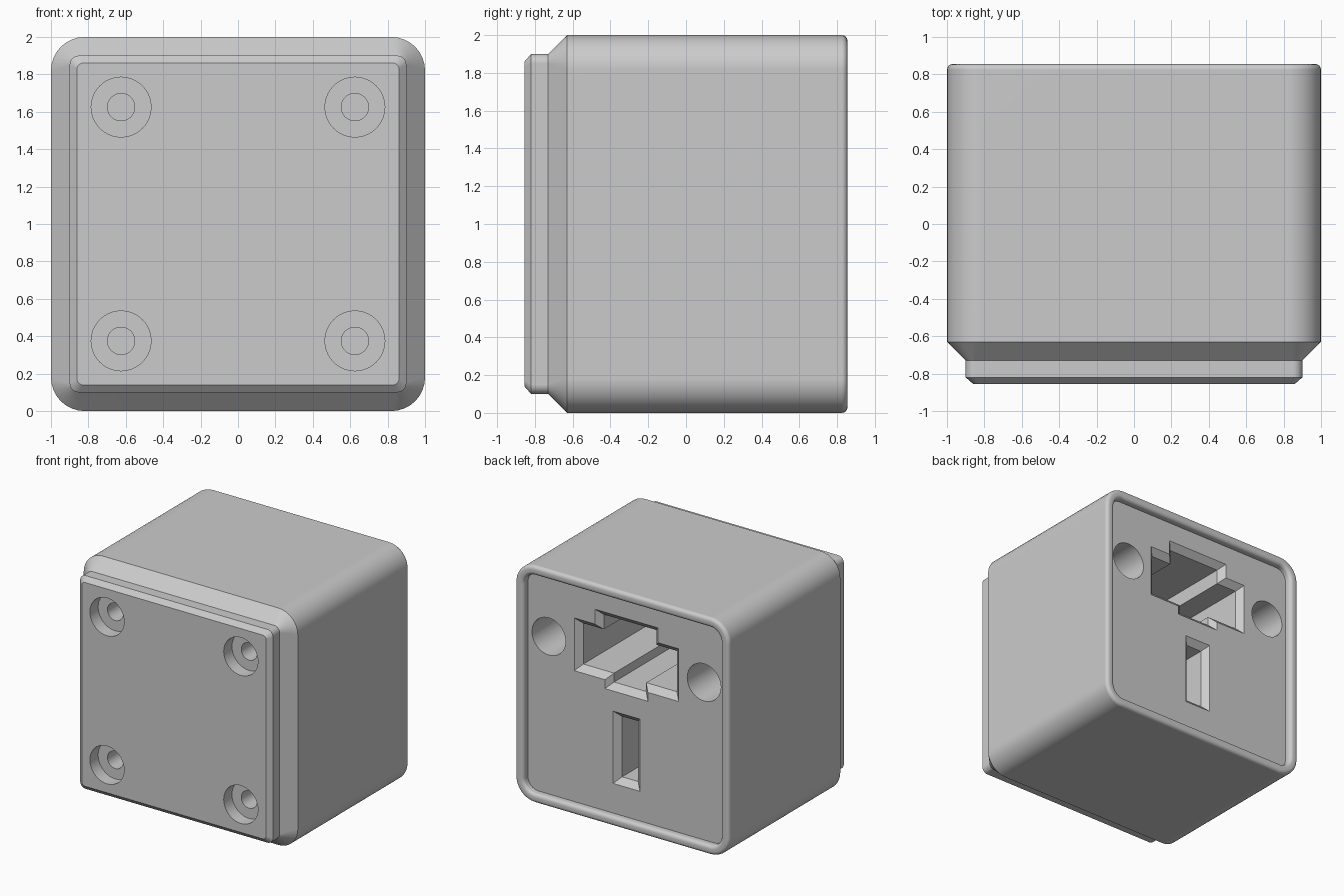
import bpy
import bmesh
from math import sin, cos, pi

cube = bpy.data.objects.get("Cube")
if cube:
    bpy.data.objects.remove(cube, do_unlink=True)

grey = bpy.data.materials.new("light grey")
grey.use_nodes = True
grey.diffuse_color = (0.6, 0.6, 0.6, 1)
grey.node_tree.nodes["Principled BSDF"].inputs["Base Color"].default_value = (0.6, 0.6, 0.6, 1)

PANEL_Y = 0.795   # recessed back panel
BACK_Y = 0.855    # back rim


def loft(name, rings):
    """Closed solid skinned through matching rings of points."""
    bm = bmesh.new()
    loops = [[bm.verts.new(p) for p in ring] for ring in rings]
    n = len(loops[0])
    for a, b in zip(loops, loops[1:]):
        for i in range(n):
            j = (i + 1) % n
            bm.faces.new((a[i], a[j], b[j], b[i]))
    bm.faces.new(loops[0])
    bm.faces.new(loops[-1])
    bmesh.ops.recalc_face_normals(bm, faces=bm.faces)
    mesh = bpy.data.meshes.new(name)
    bm.to_mesh(mesh)
    bm.free()
    mesh.materials.append(grey)
    obj = bpy.data.objects.new(name, mesh)
    bpy.context.collection.objects.link(obj)
    return obj


def rounded_square(half, radius, y, steps=8):
    ring = []
    for k, (sx, sz) in enumerate(((1, 1), (-1, 1), (-1, -1), (1, -1))):
        for i in range(steps + 1):
            a = pi / 2 * (k + i / steps)
            c = half - radius
            ring.append((sx * c + radius * cos(a), y, 1 + sz * c + radius * sin(a)))
    return ring


def circle(x, z, radius, y, sides=40):
    return [(x + radius * cos(2 * pi * i / sides), y, z + radius * sin(2 * pi * i / sides))
            for i in range(sides)]


def inset(profile, d, y):
    """Inset a counter-clockwise right-angled outline by d at depth y."""
    ring = []
    for i, (x, z) in enumerate(profile):
        px, pz = profile[i - 1]
        nx, nz = profile[(i + 1) % len(profile)]
        ox = oz = 0
        for dx, dz in ((x - px, z - pz), (nx - x, nz - z)):
            length = abs(dx) + abs(dz)
            ox -= dz / length
            oz += dx / length
        ring.append((x + d * ox, y, z + d * oz))
    return ring


def flared_cutter(name, profile, depth, flare=0.05):
    """Straight pocket with a chamfered mouth at the back panel."""
    return loft(name, [inset(profile, -0.03, PANEL_Y + 0.03),
                       inset(profile, flare, PANEL_Y - flare),
                       inset(profile, flare, PANEL_Y - depth)])


# Housing: stepped front plate, chamfer, body, rounded rim and recessed panel
rings = [rounded_square(0.86, 0.03, -0.855), rounded_square(0.9, 0.05, -0.82),
         rounded_square(0.9, 0.05, -0.73), rounded_square(1, 0.18, -0.63)]
fillet, arc = 0.03, [pi / 8 * i for i in range(5)]
rim = [(1 - fillet * (1 - cos(a)), BACK_Y - fillet * (1 - sin(a))) for a in arc]
rim += [(0.92 + fillet * (1 - cos(a)), BACK_Y - fillet * (1 - sin(a))) for a in reversed(arc)]
rim.append((0.92, PANEL_Y))
rings += [rounded_square(half, half - 0.82, y) for half, y in rim]
housing = loft("housing", rings)

cutters = []

# Counterbored screw holes in the front corners
for x in (-0.625, 0.625):
    for z in (0.375, 1.625):
        cutters.append(loft("screw_hole_cutter", [
            circle(x, z, 0.16, -0.9), circle(x, z, 0.16, -0.745),
            circle(x, z, 0.073, -0.745), circle(x, z, 0.073, -0.35)]))

# Round holes either side of the socket
for x in (-0.725, 0.725):
    cutters.append(loft("round_hole_cutter", [
        circle(x, 1.41, 0.157, 0.83), circle(x, 1.41, 0.157, PANEL_Y - 0.5)]))

# Cable socket with a tab above and below
half_outline = [(0.2, 1.11), (0.2, 1.185), (0.487, 1.185),
                (0.487, 1.63), (0.295, 1.63), (0.295, 1.755)]
socket = half_outline + [(-x, z) for x, z in reversed(half_outline)]
cutters.append(flared_cutter("socket_cutter", socket, 1.15))

# Upright slot below the socket
slot = [(-0.125, 0.33), (0.125, 0.33), (0.125, 0.94), (-0.125, 0.94)]
cutters.append(flared_cutter("slot_cutter", slot, 1.0))

# Cut everything out of the housing
bpy.ops.object.select_all(action='DESELECT')
housing.select_set(True)
bpy.context.view_layer.objects.active = housing
for cutter in cutters:
    cutter.hide_render = True
    mod = housing.modifiers.new("cut", 'BOOLEAN')
    mod.operation = 'DIFFERENCE'
    mod.solver = 'EXACT'
    mod.object = cutter
    bpy.ops.object.modifier_apply(modifier=mod.name)
    bpy.data.objects.remove(cutter, do_unlink=True)

bpy.ops.object.shade_smooth_by_angle(angle=pi / 6)
weighted = housing.modifiers.new("even shading", 'WEIGHTED_NORMAL')
weighted.keep_sharp = True
